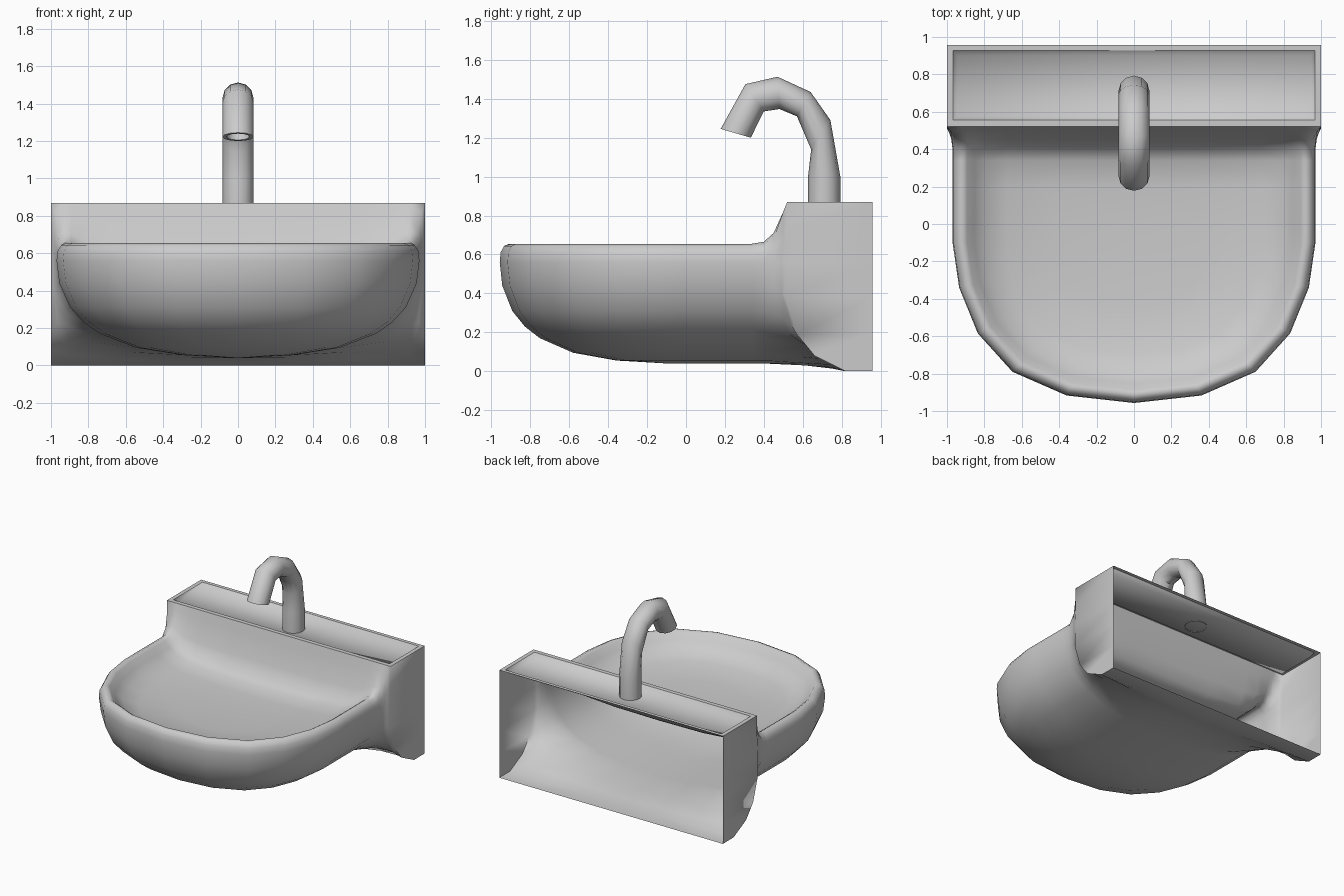
import bpy, bmesh, math

if "Cube" in bpy.data.objects:
    bpy.data.objects.remove(bpy.data.objects["Cube"])

BACK, TOP = 0.957, 0.87


def finish(bm, name, angle=50):
    bmesh.ops.remove_doubles(bm, verts=bm.verts, dist=0.0005)
    bmesh.ops.dissolve_degenerate(bm, edges=bm.edges, dist=0.0005)
    bmesh.ops.recalc_face_normals(bm, faces=bm.faces)
    me = bpy.data.meshes.new(name)
    bm.to_mesh(me)
    bm.free()
    ob = bpy.data.objects.new(name, me)
    bpy.context.collection.objects.link(ob)
    bpy.ops.object.select_all(action='DESELECT')
    ob.select_set(True)
    bpy.context.view_layer.objects.active = ob
    bpy.ops.object.shade_smooth_by_angle(angle=math.radians(angle))
    return ob


def skin(bm, rows, closed=False):
    # quads between neighbouring rows of points
    vs = [[bm.verts.new(p) for p in r] for r in rows]
    for a, b in zip(vs, vs[1:]):
        n = min(len(a), len(b))
        for i in range(n if closed else n - 1):
            j = (i + 1) % n
            bm.faces.new((a[i], a[j], b[j], b[i]))
    return vs


# Basin and wall block: rings following a U-shaped outline
front = [(0, -.957), (.36, -.917), (.65, -.79), (.835, -.585), (.935, -.34), (.97, -.1)]
rear_y = [0, .2, .34, .4]
fillet = [(.5, .25), (.83, .65), (1, 1)]          # position, blend into block
splash_top = [.655, .655, .655, .665, .71, .82, TOP]
basin_depth = [1, .98, .9, .75, .45, .12, 0]

# outer rings: scale, z -> scale, z in the block, y where the block is reached
outer = [(0, .04, 0, 0, .82), (.3, .055, .35, 0, .82), (.56, .095, .7, 0, .82),
         (.76, .17, 1, 0, .82), (.85, .23, 1, .08, .66), (.925, .31, 1, .19, .57),
         (.985, .44, 1, .38, .51), (1, .56, 1, .56, .51), (.995, .61, 1, .72, .52),
         (.975, .643, 1, TOP, .52)]
inner = [(.945, .655), (.92, .64), (.88, .595), (.82, .545), (.7, .505), (.4, .48), (0, .475)]


def front_part(s, z):
    return [(x * s, -.1 + (y + .1) * s, z) for x, y in front]


rows = []
for s, z, s2, z2, yend in outer:
    row = front_part(s, z) + [(.97 * s, y, z) for y in rear_y]
    for k, (p, b) in enumerate(fillet):
        zz = splash_top[4 + k] if z2 == TOP else z + (z2 - z) * b
        row.append((.97 * s + (s2 - .97 * s) * b, .4 + (yend - .4) * p, zz))
    row.append((s2, BACK, z2))
    rows.append(row)
for s, z in inner:
    row = front_part(s, z)
    for y, t, d in zip(rear_y + [.45, .5, .52], splash_top, basin_depth):
        row.append((.97 * s, y, t + (z - .655) * d))
    rows.append(row)

bm = bmesh.new()
skin(bm, rows)
geom = bm.verts[:] + bm.edges[:] + bm.faces[:]
dup = bmesh.ops.duplicate(bm, geom=geom)["geom"]
for v in dup:
    if isinstance(v, bmesh.types.BMVert):
        v.co.x *= -1
finish(bm, "basin_and_wall_block", 75)


# Ledge on top of the block: flat rim around a shallow smooth tray
def rect(x, y0, y1, z):
    return [(-x, y0, z), (x, y0, z), (x, y1, z), (-x, y1, z)]


bm = bmesh.new()
skin(bm, [rect(1, .52, BACK, TOP), rect(.967, .555, .928, TOP)], closed=True)
finish(bm, "ledge_rim")
bm = bmesh.new()
loops = skin(bm, [rect(.967, .555, .928, TOP), rect(.945, .575, .9, .835)], closed=True)
bm.faces.new(loops[-1])
finish(bm, "ledge_tray", 75)

# Tap: bent tube, each ring given by its outer and inner (y, z) points
bends = [((.793, .83), (.627, .83)), ((.793, 1.0), (.627, 1.0)), ((.742, 1.29), (.643, 1.14)),
         ((.64, 1.435), (.57, 1.31)), ((.47, 1.513), (.48, 1.347)),
         ((.305, 1.475), (.4, 1.335)), ((.178, 1.245), (.333, 1.2))]
SIDES, R = 12, .083


def tap_ring(o, i, scale=1, push=(0, 0)):
    cy, cz = (o[0] + i[0]) / 2 + push[0], (o[1] + i[1]) / 2 + push[1]
    hy, hz = (o[0] - i[0]) / 2, (o[1] - i[1]) / 2
    angs = [2 * math.pi * k / SIDES for k in range(SIDES)]
    return [(R * scale * math.cos(a), cy + hy * scale * math.sin(a),
             cz + hz * scale * math.sin(a)) for a in angs]


bm = bmesh.new()
rings = [tap_ring(o, i) for o, i in bends]
rings.append(tap_ring(*bends[-1], scale=.75))
rings.append(tap_ring(*bends[-1], scale=.7, push=(.025, .05)))
vs = skin(bm, rings, closed=True)
bm.faces.new(vs[-1])
finish(bm, "tap")
